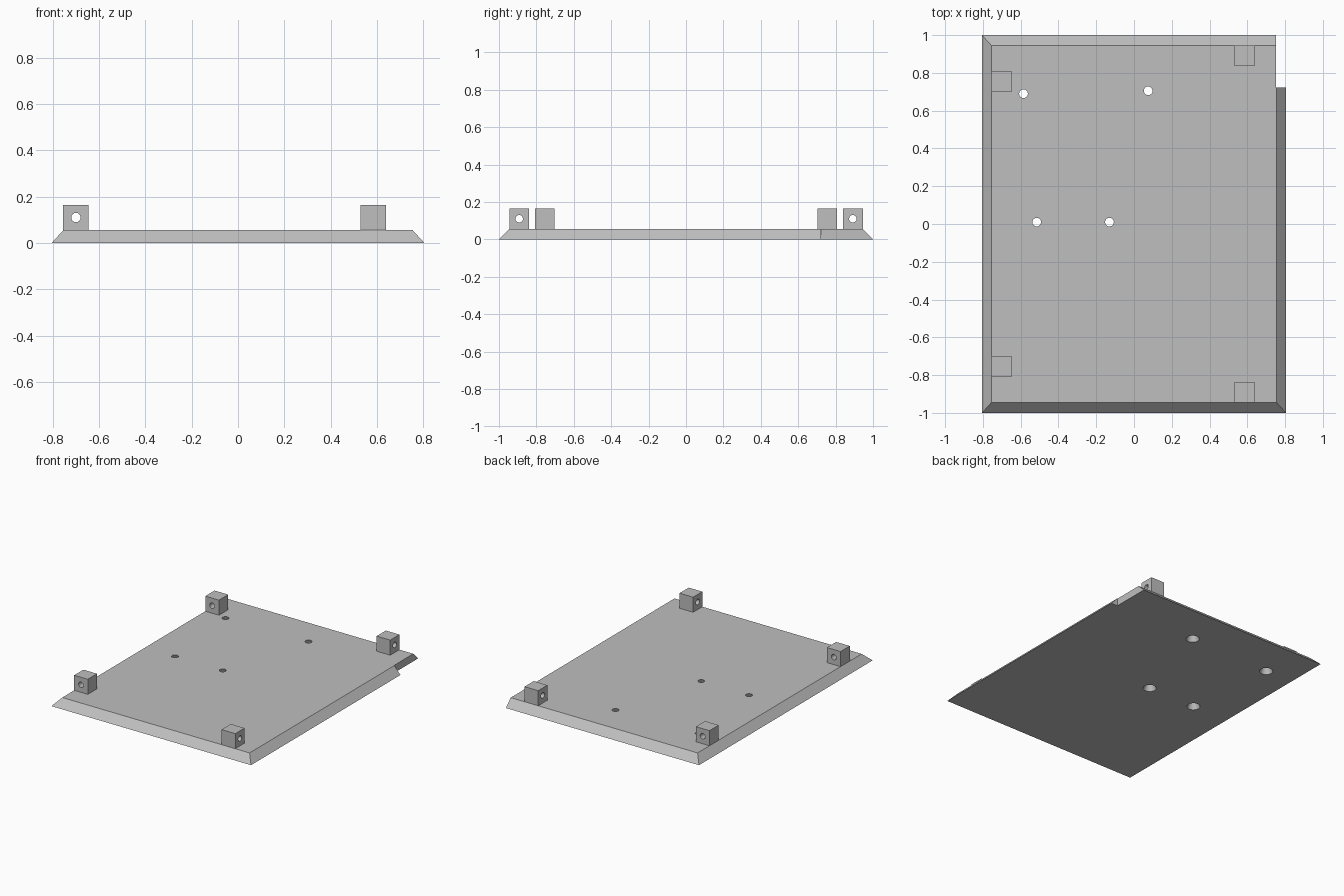
import bpy, bmesh, math
from mathutils import Matrix, Vector

cube = bpy.data.objects.get("Cube")
if cube:
    bpy.data.objects.remove(cube, do_unlink=True)

grey = bpy.data.materials.new("plain grey")
grey.use_nodes = True
colour = (0.52, 0.52, 0.52, 1)
grey.diffuse_color = colour
grey.node_tree.nodes["Principled BSDF"].inputs["Base Color"].default_value = colour

THICK = 0.055    # plate thickness
BLOCK = 0.11     # lug size


def finish(name, bm):
    bmesh.ops.recalc_face_normals(bm, faces=bm.faces)
    mesh = bpy.data.meshes.new(name)
    bm.to_mesh(mesh)
    bm.free()
    mesh.materials.append(grey)
    obj = bpy.data.objects.new(name, mesh)
    bpy.context.collection.objects.link(obj)
    return obj


def box(name, low, high):
    bm = bmesh.new()
    low, high = Vector(low), Vector(high)
    bmesh.ops.create_cube(bm, size=1, matrix=Matrix.Translation((low + high) / 2)
                          @ Matrix.Diagonal((*(high - low), 1)))
    return finish(name, bm)


def cone(name, centre, r_low, r_high, depth, rotation=Matrix()):
    bm = bmesh.new()
    bmesh.ops.create_cone(bm, cap_ends=True, segments=32, radius1=r_low, radius2=r_high,
                          depth=depth, matrix=Matrix.Translation(centre) @ rotation)
    return finish(name, bm)


def cut(obj, cutter):
    cutter.hide_render = True
    mod = obj.modifiers.new("cut", 'BOOLEAN')
    mod.operation = 'DIFFERENCE'
    mod.solver = 'EXACT'
    mod.object = cutter
    bpy.context.view_layer.objects.active = obj
    bpy.ops.object.modifier_apply(modifier=mod.name)
    bpy.data.objects.remove(cutter, do_unlink=True)


def smooth(obj):
    bpy.ops.object.select_all(action='DESELECT')
    obj.select_set(True)
    bpy.context.view_layer.objects.active = obj
    bpy.ops.object.shade_smooth_by_angle(angle=math.radians(30))


# Base plate with sloping edges
plate = box("base_plate", (-0.805, -1, 0), (0.805, 1, THICK))
for v in plate.data.vertices:
    if v.co.z > THICK / 2:
        v.co.x = math.copysign(0.755, v.co.x)
        v.co.y = math.copysign(0.945, v.co.y)

# Edge notch near the back corner
cut(plate, box("notch_cutter", (0.752, 0.722, -0.1), (0.9, 1.1, 0.2)))

# Countersunk screw holes, wide underneath
for x, y in ((-0.585, 0.69), (0.075, 0.705), (-0.515, 0.01), (-0.13, 0.01)):
    r_top, r_low, over = 0.023, 0.045, 0.005
    slope = (r_low - r_top) / THICK * over
    cut(plate, cone("hole_cutter", (x, y, THICK / 2), r_low + slope, r_top - slope,
                    THICK + 2 * over))
smooth(plate)

# Drilled mounting lugs: one pair bored front to back, the other side to side
for end, sign in (("front", -1), ("back", 1)):
    for side, x, y, axis in (("right", -0.70, 0.755, 'X'), ("left", 0.585, 0.892, 'Y')):
        y *= sign
        h, w = BLOCK / 2, 0.053
        lug = box(f"{end}_{side}_lug", (x - h, y - w, THICK), (x + h, y + w, THICK + BLOCK))
        cut(lug, cone("bore_cutter", (x, y, THICK + h), 0.02, 0.02, 0.3,
                      Matrix.Rotation(math.pi / 2, 4, axis)))
        smooth(lug)
